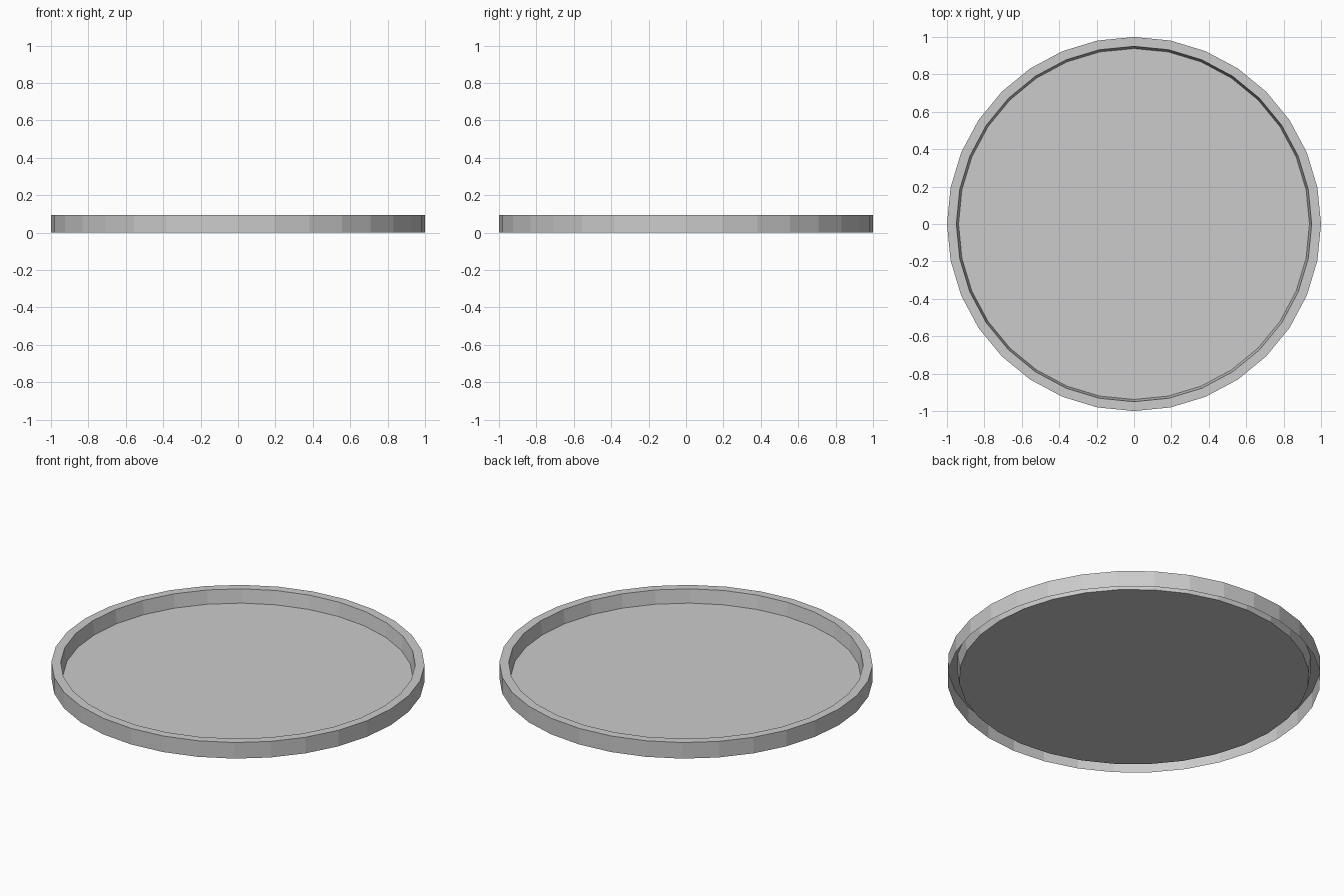
import bpy, bmesh
from math import cos, sin, pi

if "Cube" in bpy.data.objects:
    bpy.data.objects.remove(bpy.data.objects["Cube"])

SIDES = 32
# Profile (radius, z): outer wall foot, rim outer edge, rim inner edge, floor edge
PROFILE = [(1.0, 0.0), (1.0, 0.095), (0.95, 0.095), (0.938, 0.016)]

bm = bmesh.new()
rings = [[bm.verts.new((r * cos(2 * pi * i / SIDES), r * sin(2 * pi * i / SIDES), z))
          for i in range(SIDES)] for r, z in PROFILE]

# Outer wall, rim and inner wall (hollow underneath the rim)
for a, b in zip(rings, rings[1:]):
    for i in range(SIDES):
        j = (i + 1) % SIDES
        bm.faces.new((a[i], a[j], b[j], b[i]))

# Flat floor of the tray
bm.faces.new(rings[-1])

mesh = bpy.data.meshes.new("round_tray")
bm.to_mesh(mesh)
bm.free()
tray = bpy.data.objects.new("round_tray", mesh)
bpy.context.collection.objects.link(tray)
